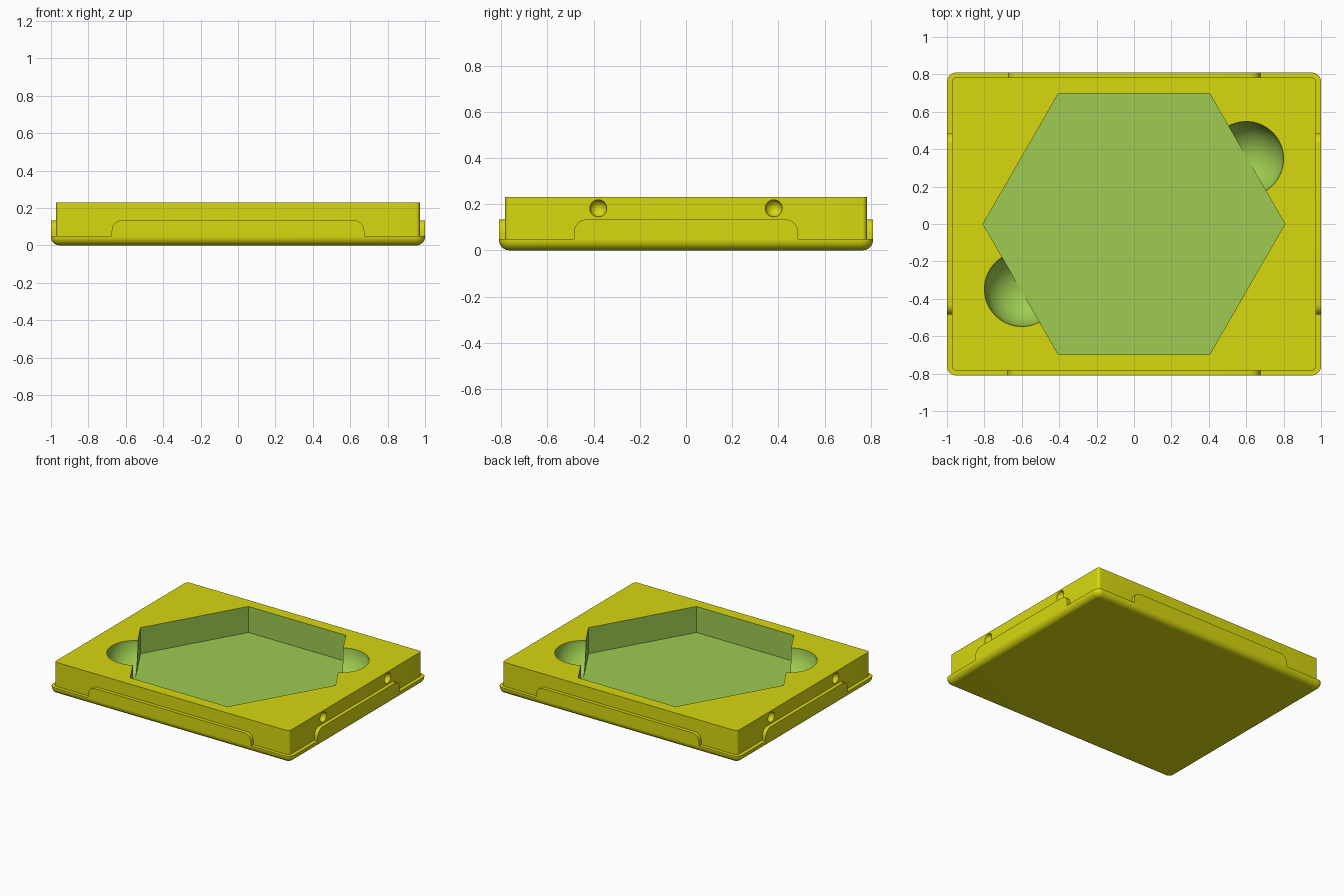
import bpy, bmesh
from math import sin, cos, pi, radians
from mathutils import Matrix, Vector

cube = bpy.data.objects.get("Cube")
if cube:
    bpy.data.objects.remove(cube, do_unlink=True)


def material(name, rgb):
    m = bpy.data.materials.new(name)
    m.use_nodes = True
    m.diffuse_color = (*rgb, 1)
    m.node_tree.nodes["Principled BSDF"].inputs["Base Color"].default_value = (*rgb, 1)
    return m


YELLOW = material("yellow shell", (0.686, 0.686, 0.005))
GREEN = material("green pocket", (0.337, 0.597, 0.083))


def finish(name, bm, slot=0):
    bmesh.ops.recalc_face_normals(bm, faces=bm.faces)
    mesh = bpy.data.meshes.new(name)
    for f in bm.faces:
        f.material_index = slot
    bm.to_mesh(mesh)
    bm.free()
    ob = bpy.data.objects.new(name, mesh)
    mesh.materials.append(YELLOW)
    mesh.materials.append(GREEN)
    bpy.context.collection.objects.link(ob)
    return ob


def loft(name, rings, slot=0):
    """Closed solid through matching rings of points."""
    bm = bmesh.new()
    loops = [[bm.verts.new(p) for p in ring] for ring in rings]
    for a, b in zip(loops, loops[1:]):
        for i in range(len(a)):
            j = (i + 1) % len(a)
            bm.faces.new((a[i], a[j], b[j], b[i]))
    bm.faces.new(loops[0])
    bm.faces.new(loops[-1])
    return finish(name, bm, slot)


def rounded_rect(hx, hy, r, z, steps=8):
    pts = []
    for k, (sx, sy) in enumerate(((1, 1), (-1, 1), (-1, -1), (1, -1))):
        for s in range(steps + 1):
            a = (k + s / steps) * pi / 2
            pts.append((sx * (hx - r) + r * cos(a), sy * (hy - r) + r * sin(a), z))
    return pts


def ball(name, centre, r, slot, segments):
    bm = bmesh.new()
    bmesh.ops.create_uvsphere(bm, u_segments=segments, v_segments=segments // 2, radius=r,
                              matrix=Matrix.Translation(centre))
    return finish(name, bm, slot)


def lip(name, half, reach, turn):
    """Raised side lip with rounded upper corners, set against the body."""
    low, top, r, thick = 0.046, 0.134, 0.055, 0.045
    outline = [(-half, low), (half, low)]
    for cx, start in ((half - r, 0), (r - half, pi / 2)):
        for s in range(9):
            a = start + s / 8 * pi / 2
            outline.append((cx + r * cos(a), top - r + r * sin(a)))
    rot = Matrix.Rotation(turn, 3, 'Z')
    return loft(name, [[rot @ Vector((x, -d, z)) for x, z in outline]
                       for d in (reach - thick, reach)])


def combine(target, other, operation):
    mod = target.modifiers.new(operation.lower(), 'BOOLEAN')
    mod.object, mod.operation, mod.solver = other, operation, 'EXACT'
    bpy.context.view_layer.objects.active = target
    bpy.ops.object.modifier_apply(modifier=mod.name)
    bpy.data.objects.remove(other, do_unlink=True)


# Base flange with a rounded underside
fillet = 0.045
rings = []
for s in range(9):
    a = s / 8 * pi / 2
    inset = fillet * (1 - sin(a))
    rings.append(rounded_rect(1 - inset, 0.81 - inset, 0.05 - inset, fillet * (1 - cos(a))))
rings.append(rounded_rect(1, 0.81, 0.05, 0.05))
tray = loft("tray", rings)

# Upper body
combine(tray, loft("body", [rounded_rect(0.972, 0.783, 0.02, z) for z in (0.02, 0.23)]), 'UNION')

# Four side lips
for k in range(4):
    half, reach = ((0.675, 0.81), (0.485, 1.0))[k % 2]
    combine(tray, lip("side_lip", half, reach, k * pi / 2), 'UNION')

# Hexagonal pocket
hexagon = [[(0.807 * cos(i * pi / 3), 0.807 * sin(i * pi / 3), z) for i in range(6)]
           for z in (0.035, 0.4)]
combine(tray, loft("hexagon_cutter", hexagon, 1), 'DIFFERENCE')

# Finger scoops and snap dimples
for s in (-1, 1):
    combine(tray, ball("scoop_cutter", (s * 0.6, s * 0.348, 0.236), 0.2, 1, 64), 'DIFFERENCE')
    for y in (-0.38, 0.38):
        combine(tray, ball("dimple_cutter", (s * 0.972, y, 0.182), 0.037, 0, 24), 'DIFFERENCE')

# Smooth the rounded parts, keep the edges sharp
bpy.ops.object.select_all(action='DESELECT')
tray.select_set(True)
bpy.context.view_layer.objects.active = tray
bpy.ops.object.shade_smooth_by_angle(angle=radians(30))
